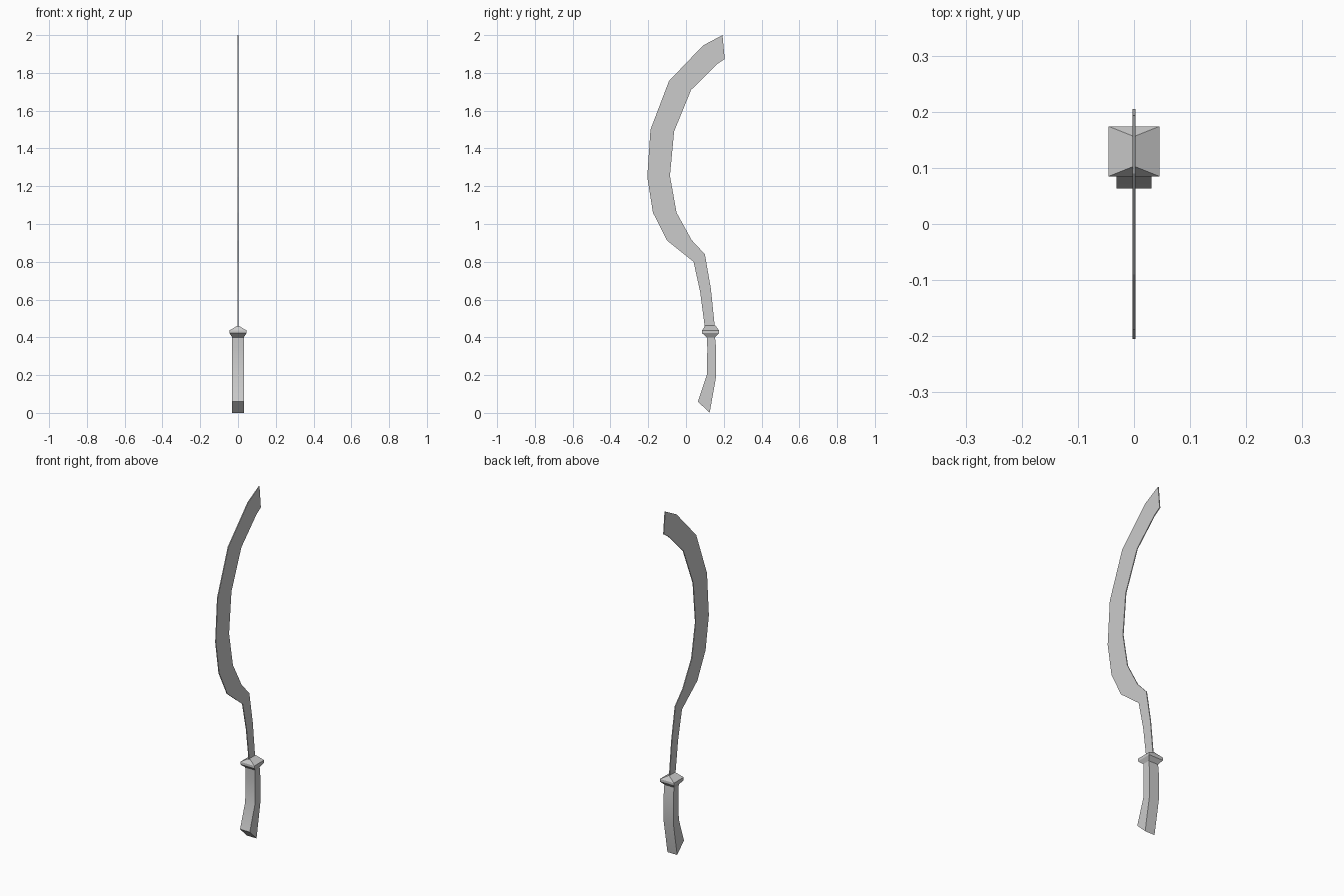
import bpy, bmesh

if "Cube" in bpy.data.objects:
    bpy.data.objects.remove(bpy.data.objects["Cube"])


def loft(name, rings, smooth=None):
    """Skin a stack of four-cornered sections, closing both ends."""
    bm = bmesh.new()
    loops = [[bm.verts.new(p) for p in ring] for ring in rings]
    for a, b in zip(loops, loops[1:]):
        for i in range(4):
            j = (i + 1) % 4
            bm.faces.new((a[i], a[j], b[j], b[i]))
    bm.faces.new(loops[0][::-1])
    bm.faces.new(loops[-1])
    bmesh.ops.remove_doubles(bm, verts=bm.verts[:], dist=1e-5)
    bmesh.ops.dissolve_degenerate(bm, edges=bm.edges[:], dist=1e-5)
    bmesh.ops.recalc_face_normals(bm, faces=bm.faces[:])
    mesh = bpy.data.meshes.new(name)
    bm.to_mesh(mesh)
    bm.free()
    obj = bpy.data.objects.new(name, mesh)
    bpy.context.collection.objects.link(obj)
    if smooth:
        bpy.ops.object.select_all(action='DESELECT')
        obj.select_set(True)
        bpy.context.view_layer.objects.active = obj
        bpy.ops.object.shade_smooth_by_angle(angle=smooth)
    return obj


def section(back, edge, half):
    """Section spanning two (y, z) points with a half width in x."""
    return [(-half, *back), (half, *back), (half, *edge), (-half, *edge)]


# Blade: paired points along the outer and inner curves
outer = [(0.10, 0.45), (0.075, 0.64), (0.04, 0.80), (-0.10, 0.912), (-0.175, 1.06),
         (-0.205, 1.25), (-0.188, 1.50), (-0.09, 1.757), (0.09, 1.945), (0.193, 2.0)]
inner = [(0.153, 0.45), (0.132, 0.655), (0.10, 0.84), (0.03, 0.915), (-0.05, 1.06),
         (-0.085, 1.255), (-0.063, 1.49), (0.027, 1.71), (0.165, 1.847), (0.205, 1.873)]
loft("blade", [section(o, i, 0.0025) for o, i in zip(outer, inner)])

# Grip: bent rectangular bar with a slanted butt
grip = [((0.063, 0.06), (0.125, 0.0)), ((0.11, 0.20), (0.16, 0.195)),
        ((0.113, 0.34), (0.16, 0.34)), ((0.11, 0.405), (0.153, 0.405))]
loft("grip", [section(a, b, 0.031) for a, b in grip], smooth=0.7)

# Guard: flared collar closing to a ridge at the blade
guard = [(0.11, 0.153, 0.40, 0.031), (0.085, 0.174, 0.422, 0.045),
         (0.085, 0.174, 0.437, 0.045), (0.103, 0.156, 0.463, 0.0)]
loft("guard", [section((y0, z), (y1, z), w) for y0, y1, z, w in guard])
